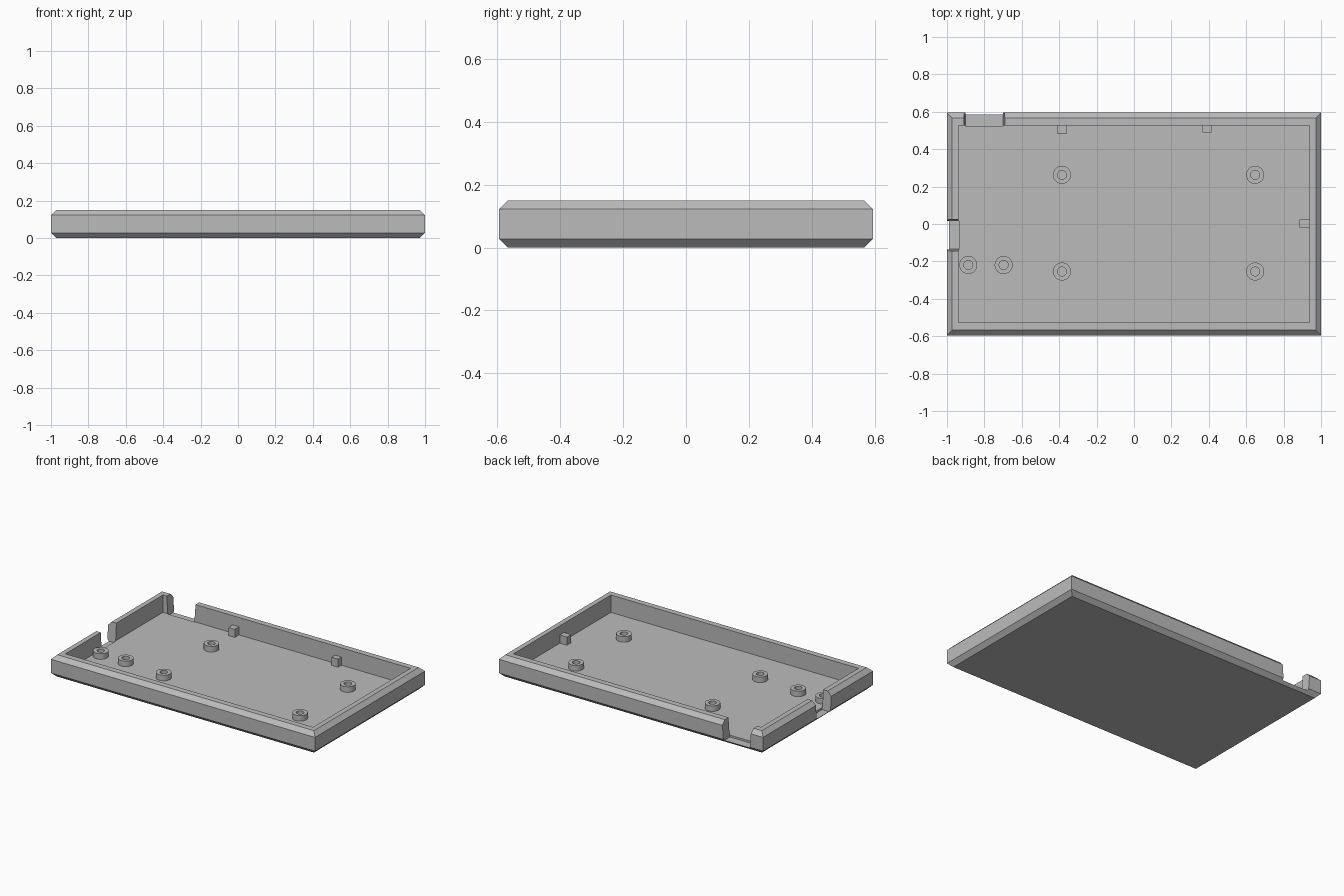
import bpy, bmesh, math

cube = bpy.data.objects.get("Cube")
if cube:
    bpy.data.objects.remove(cube, do_unlink=True)

HX, HY, H = 1.0, 0.595, 0.15        # outer half sizes and height
CH = 0.028                          # chamfer
IX, IY, FLOOR = 0.938, 0.527, 0.031 # cavity half sizes and floor level
SILL = 0.018                        # bottom of the cable notches

grey = bpy.data.materials.new("plain grey")
grey.use_nodes = True
colour = (0.5, 0.5, 0.5, 1)
grey.diffuse_color = colour
grey.node_tree.nodes["Principled BSDF"].inputs["Base Color"].default_value = colour


def make(name, bm):
    bmesh.ops.recalc_face_normals(bm, faces=bm.faces)
    mesh = bpy.data.meshes.new(name)
    bm.to_mesh(mesh)
    bm.free()
    mesh.materials.append(grey)
    ob = bpy.data.objects.new(name, mesh)
    bpy.context.collection.objects.link(ob)
    return ob


def loft(name, rings, cap_start=True, cap_end=True):
    """Skin a list of equally long point rings."""
    bm = bmesh.new()
    loops = [[bm.verts.new(p) for p in ring] for ring in rings]
    n = len(loops[0])
    for a, b in zip(loops, loops[1:]):
        for i in range(n):
            j = (i + 1) % n
            bm.faces.new((a[i], a[j], b[j], b[i]))
    if cap_start:
        bm.faces.new(loops[0])
    if cap_end:
        bm.faces.new(loops[-1])
    return make(name, bm)


def rect(x0, x1, y0, y1, z):
    return [(x0, y0, z), (x1, y0, z), (x1, y1, z), (x0, y1, z)]


def centred(hx, hy, z):
    return rect(-hx, hx, -hy, hy, z)


def select_only(ob):
    bpy.ops.object.select_all(action='DESELECT')
    ob.select_set(True)
    bpy.context.view_layer.objects.active = ob


# Open tray with chamfered outer edges
tray = loft("tray", [
    centred(HX - CH, HY - CH, 0),
    centred(HX, HY, CH),
    centred(HX, HY, H - CH),
    centred(HX - CH, HY - CH, H),
    centred(IX, IY, H),
    centred(IX, IY, FLOOR),
])

# Notches with slightly flared sides, cut through the back and side walls
T, TOP = 0.01, H + 0.01
cutters = [
    loft("back_notch_cutter", [
        rect(-0.90, -0.70, IY - 0.002, 0.7, SILL),
        rect(-0.90 - T, -0.70 + T, IY - 0.002, 0.7, TOP)]),
    loft("side_notch_cutter", [
        rect(-1.1, -IX + 0.002, -0.135, 0.015, SILL - 0.002),
        rect(-1.1, -IX + 0.002, -0.135 - T, 0.015 + T, TOP)]),
]
for cutter in cutters:
    cutter.hide_render = True
    mod = tray.modifiers.new("notch", 'BOOLEAN')
    mod.operation = 'DIFFERENCE'
    mod.solver = 'EXACT'
    mod.object = cutter
    select_only(tray)
    bpy.ops.object.modifier_apply(modifier=mod.name)
    bpy.data.objects.remove(cutter, do_unlink=True)


# Hollow screw bosses
def boss(name, x, y, r_out=0.048, r_in=0.024, top=0.069, n=32):
    def ring(r, z):
        return [(x + r * math.cos(math.tau * i / n),
                 y + r * math.sin(math.tau * i / n), z) for i in range(n)]
    ob = loft(name, [ring(r_out, FLOOR), ring(r_out, top),
                     ring(r_in, top), ring(r_in, FLOOR + 0.001)], cap_start=False)
    select_only(ob)
    bpy.ops.object.shade_smooth_by_angle(angle=math.radians(30))


for x, side in ((-0.385, "right"), (0.648, "left")):
    for y, end in ((-0.254, "front"), (0.263, "back")):
        boss(f"screw_boss_{end}_{side}", x, y)
boss("port_boss_outer", -0.886, -0.219)
boss("port_boss_inner", -0.697, -0.219)


# Small retaining blocks against the walls
def block(name, x0, x1, y0, y1, top=0.087):
    loft(name, [rect(x0, x1, y0, y1, FLOOR), rect(x0, x1, y0, y1, top)])


block("back_block_right", -0.409, -0.361, 0.481, IY)
block("back_block_left", 0.366, 0.414, 0.49, IY)
block("side_block", 0.884, IX, -0.02, 0.025)
